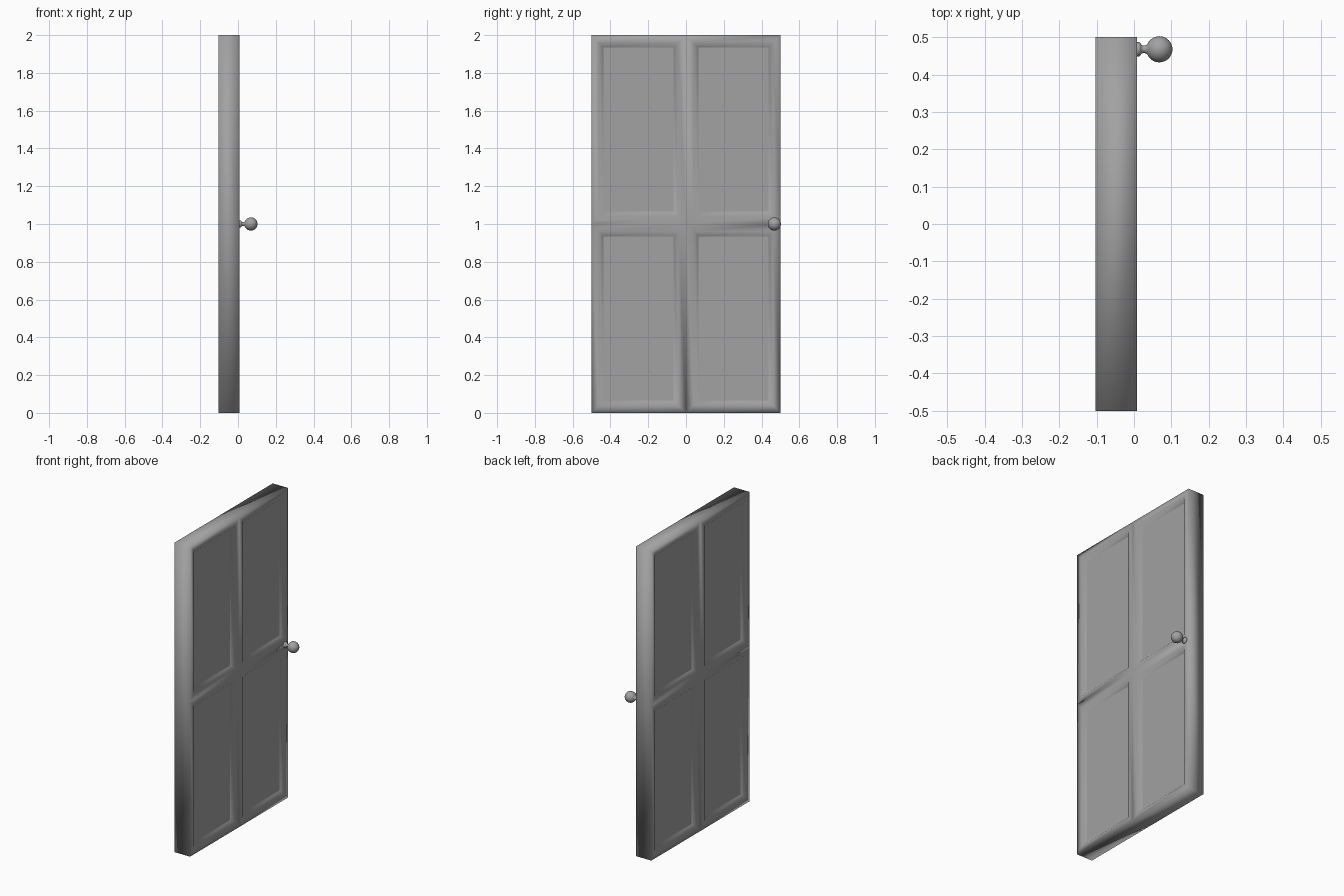
import bpy, bmesh, math

if "Cube" in bpy.data.objects:
    bpy.data.objects.remove(bpy.data.objects["Cube"])

BACK, FRONT = -0.103, 0.008      # slab faces along x
WIDTH, HEIGHT = 1.003, 2.0
FRAME, SLOPE, RECESS = 0.04, 0.025, 0.018   # border, moulding width, panel depth

grey = bpy.data.materials.new("dark_grey")
grey.diffuse_color = (0.36, 0.36, 0.36, 1)
grey.use_nodes = True
grey.node_tree.nodes["Principled BSDF"].inputs["Base Color"].default_value = grey.diffuse_color


def finish(bm, name):
    bmesh.ops.recalc_face_normals(bm, faces=bm.faces)
    for f in bm.faces:
        f.smooth = True
    mesh = bpy.data.meshes.new(name)
    bm.to_mesh(mesh)
    bm.free()
    mesh.materials.append(grey)
    obj = bpy.data.objects.new(name, mesh)
    bpy.context.collection.objects.link(obj)
    return obj


# Door slab, split in four on both faces, each quarter with a recessed panel
bm = bmesh.new()
bmesh.ops.create_cube(bm, size=1.0)
bmesh.ops.scale(bm, vec=(FRONT - BACK, WIDTH, HEIGHT), verts=bm.verts)
bmesh.ops.translate(bm, vec=((FRONT + BACK) / 2, 0, HEIGHT / 2), verts=bm.verts)
for normal in ((0, 1, 0), (0, 0, 1)):
    bmesh.ops.bisect_plane(bm, geom=bm.verts[:] + bm.edges[:] + bm.faces[:],
                           plane_co=(0, 0, HEIGHT / 2), plane_no=normal)
bm.normal_update()
panels = [f for f in bm.faces if abs(f.normal.x) > 0.9]
bmesh.ops.inset_individual(bm, faces=panels, thickness=FRAME, depth=0,
                           use_even_offset=True)
bmesh.ops.inset_individual(bm, faces=panels, thickness=SLOPE, depth=-RECESS,
                           use_even_offset=True)
# Panels stay flat, the frame around them is softly shaded
for f in panels:
    for e in f.edges:
        e.smooth = False
finish(bm, "door_slab")

# Knob turned from a profile: rosette, neck and ball (distance, radius)
BALL_R, BALL_C = 0.035, 0.060
profile = [(-0.002, 0.0), (-0.002, 0.019), (0.007, 0.019), (0.010, 0.016),
           (0.012, 0.011), (0.020, 0.010), (0.026, 0.012)]
start = math.radians(155)
for i in range(15):
    a = start * (1 - i / 14)
    profile.append((BALL_C + BALL_R * math.cos(a), BALL_R * math.sin(a)))

bm = bmesh.new()
verts = [bm.verts.new((d, r, 0)) for d, r in profile]
edges = [bm.edges.new(pair) for pair in zip(verts, verts[1:])]
bmesh.ops.spin(bm, geom=verts + edges, cent=(0, 0, 0), axis=(1, 0, 0),
               angle=math.tau, steps=32)
bmesh.ops.remove_doubles(bm, verts=bm.verts, dist=0.0001)
bmesh.ops.translate(bm, vec=(FRONT, 0.468, 1.0), verts=bm.verts)
finish(bm, "door_knob")
